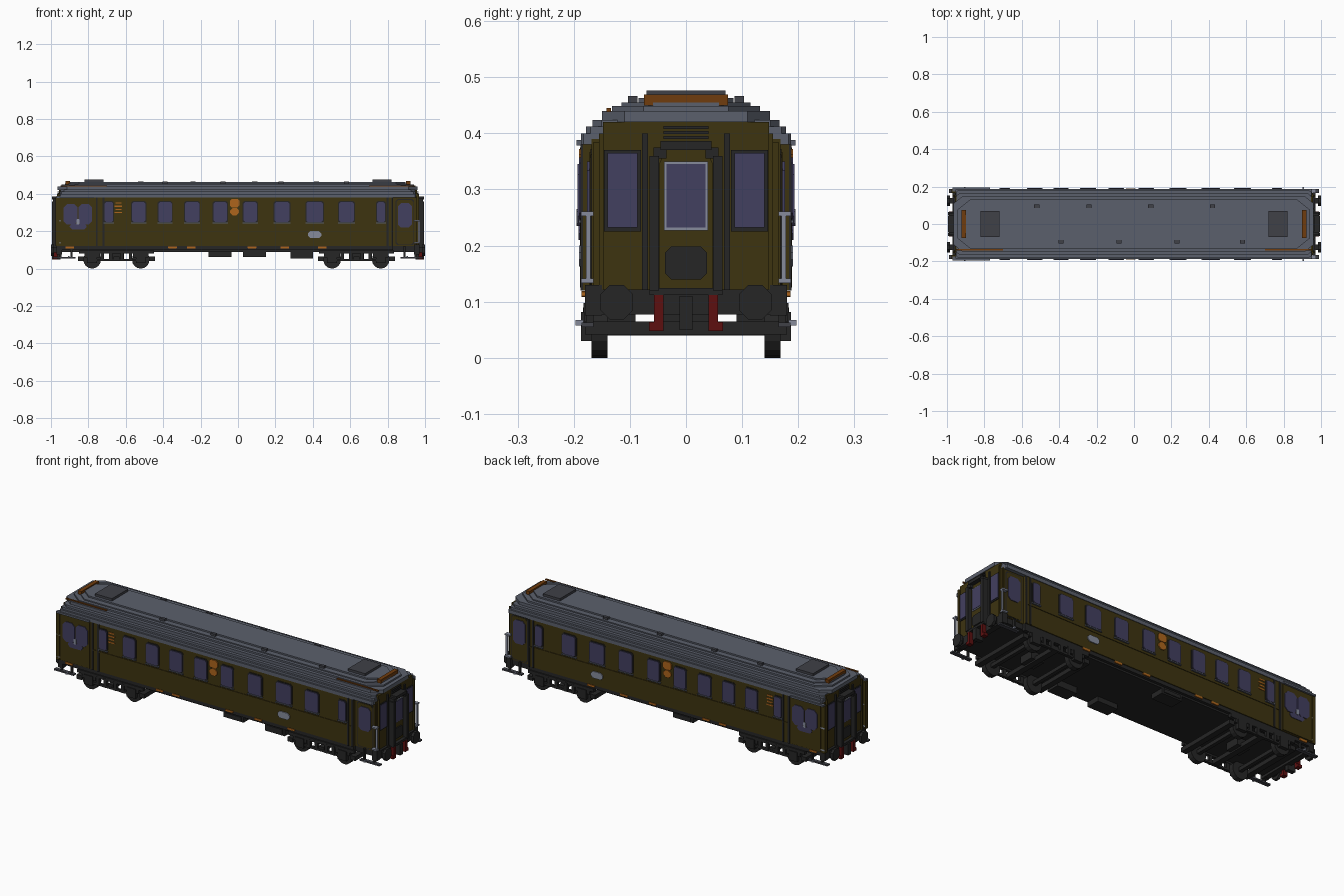
import bpy, bmesh, math
from mathutils import Vector

cube = bpy.data.objects.get("Cube")
if cube:
    bpy.data.objects.remove(cube, do_unlink=True)


def material(name, r, g, b):
    m = bpy.data.materials.new(name)
    m.use_nodes = True
    m.diffuse_color = (r, g, b, 1)
    node = next(n for n in m.node_tree.nodes if n.type == 'BSDF_PRINCIPLED')
    node.inputs["Base Color"].default_value = (r, g, b, 1)
    return m


OLIVE = material("dark olive", .047, .033, .005)
ROOF = material("slate grey", .105, .117, .15)
GLASS = material("violet glass", .055, .05, .115)
DARK = material("charcoal", .019, .019, .019)
HATCH = material("dark grey", .05, .052, .063)
RED = material("deep red", .11, .005, .005)
ORANGE = material("orange", .42, .13, .012)
BROWN = material("rust brown", .16, .045, .004)
LIGHT = material("light grey", .24, .26, .33)


def prism(name, pts, axis, lo, hi, mat):
    """Extrude a 2D outline along an axis (0=x: yz, 1=y: xz, 2=z: xy)."""
    def place(p, t):
        c = list(p)
        c.insert(axis, t)
        return Vector(c)
    bm = bmesh.new()
    a = [bm.verts.new(place(p, lo)) for p in pts]
    b = [bm.verts.new(place(p, hi)) for p in pts]
    bm.faces.new(a)
    bm.faces.new(b)
    for i in range(len(pts)):
        j = (i + 1) % len(pts)
        bm.faces.new((a[i], a[j], b[j], b[i]))
    bmesh.ops.recalc_face_normals(bm, faces=bm.faces)
    mesh = bpy.data.meshes.new(name)
    bm.to_mesh(mesh)
    bm.free()
    mesh.materials.append(mat)
    ob = bpy.data.objects.new(name, mesh)
    bpy.context.collection.objects.link(ob)
    return ob


def box(name, x, y, z, mat):
    """Box from three (low, high) ranges."""
    return prism(name, [(x[0], y[0]), (x[1], y[0]), (x[1], y[1]), (x[0], y[1])], 2, z[0], z[1], mat)


def octagon(u, v, cu, cv):
    """Rectangle outline with cut corners."""
    (a, b), (c, d) = u, v
    return [(a + cu, c), (b - cu, c), (b, c + cv), (b, d - cv),
            (b - cu, d), (a + cu, d), (a, d - cv), (a, c + cv)]


def span(c, half):
    return (c - half, c + half)


def side(s, a, b):
    """Range on the left or right of the centre line."""
    return tuple(sorted((s * a, s * b)))


def side_plate(name, s, x, z, mat, cut=.008, base=.186, out=.191):
    prism(name, octagon(x, z, cut, cut), 1, *side(s, base, out), mat)


# Main body, entrance ends and underframe
box("body", (-.955, .83), (-.184, .184), (.12, .39), OLIVE)
box("narrow_vestibule", (.83, .952), (-.168, .168), (.12, .39), OLIVE)
box("underframe", (-.96, .96), (-.165, .165), (.09, .12), DARK)
box("side_sill", (-.95, .83), (-.18, .18), (.1, .12), DARK)

# Stepped roof, upper layers with cut corners
roof_layers = [(.187, .955, .38, .4, .005), (.178, .953, .4, .412, .01),
               (.167, .95, .412, .424, .02), (.15, .965, .42, .44, .05),
               (.132, .945, .44, .449, .07), (.115, .925, .449, .455, .07),
               (.085, .9, .455, .463, .05)]
for half, length, z0, z1, cut in roof_layers:
    prism("roof_layer", octagon((-length, length - .004), (-half, half), cut, cut * .8), 2, z0, z1, ROOF)
for e in (-1, 1):
    box("roof_hatch", span(e * .77, .052), (-.07, .07), (.46, .476), HATCH)
    box("roof_end_grille", span(e * .91, .011), (-.075, .075), (.45, .469), BROWN)
    box("roof_edge_strip", span(e * .825, .125), (-.142, -.134), (.438, .445), BROWN)
for s, xs in ((1, (-.52, -.24, .09, .42)), (-1, (-.39, -.08, .23, .58))):
    for x in xs:
        box("roof_vent", span(x, .014), side(s, .086, .103), (.45, .467), HATCH)

# Details repeated on both long sides
windows = [(-.69, .023), (-.53, .036), (-.39, .036), (-.245, .038), (-.095, .036),
           (.065, .036), (.235, .04), (.41, .045), (.58, .04), (.765, .022)]
for s in (-1, 1):
    for x, half in windows:
        side_plate("window_frame", s, span(x, half + .005), (.243, .362), DARK, .01, .183, .187)
        side_plate("side_window", s, span(x, half), (.248, .357), GLASS, .01)
        box("window_sill", span(x, half + .005), side(s, .183, .192), (.24, .246), ROOF)
    box("belt_rail", (-.76, .82), side(s, .183, .187), (.225, .232), OLIVE)
    side_plate("centre_emblem", s, span(-.018, .024), (.285, .325), ORANGE, .014)
    side_plate("emblem_top", s, span(-.018, .026), (.328, .372), ORANGE, .01)
    side_plate("number_plate", s, span(.41, .036), (.163, .2), LIGHT, .012)
    for i in range(4):
        w = .02 - .004 * (i % 2)
        side_plate("lettering_bar", s, span(-.64, w), (.296 + i * .017, .303 + i * .017), ORANGE, .001, .183, .187)
    for x in (-.9, -.35, -.25, .075, .25, .45):
        side_plate("sill_marker", s, span(x, .023), (.108, .119), ORANGE, .002, .178, .186)
    for x in (-.755, -.72, .8, .825):
        box("door_pillar", span(x, .005), side(s, .18, .188), (.12, .38), DARK)
    # Wide double door
    box("double_door", (-.95, -.77), side(s, .18, .189), (.125, .375), OLIVE)
    for x in (-.895, -.817):
        side_plate("double_door_window", s, span(x, .037), (.235, .345), GLASS, .018, .188, .193)
    side_plate("door_panel", s, (-.9, -.81), (.21, .24), GLASS, .012, .188, .192)
    side_plate("door_handle", s, span(-.856, .008), (.235, .265), LIGHT, .004, .19, .195)
    box("door_canopy", (-.97, -.77), side(s, .175, .195), (.378, .388), ROOF)
    box("door_post", (-.975, -.955), side(s, .165, .187), (.12, .38), OLIVE)
    # Narrow door with handrails
    side_plate("narrow_door_frame", s, (.843, .942), (.125, .372), DARK, .01, .166, .17)
    side_plate("narrow_door", s, (.848, .937), (.13, .367), OLIVE, .01, .168, .172)
    side_plate("narrow_door_window", s, (.855, .93), (.22, .35), GLASS, .016, .17, .176)
    for e in (-1, 1):
        x = e * .967
        box("handrail", span(x, .005), side(s, .17, .178), (.135, .26), LIGHT)
        for z in (.137, .257):
            box("handrail_bracket", span(x - e * .01, .015), side(s, .165, .187), span(z, .004), LIGHT)

# End walls, gangways, buffers and steps
door_arch = [(-.065, .12), (.065, .12), (.065, .36), (.048, .385), (-.048, .385), (-.065, .36)]
door_leaf = [(y * .72, .12 + (z - .12) * .95) for y, z in door_arch]
for e in (-1, 1):
    def along(a, b):
        return side(e, a, b)
    box("end_wall", along(.94, .958), (-.165, .165), (.12, .385), OLIVE)
    box("end_wall_top", along(.94, .958), (-.148, .148), (.38, .42), OLIVE)
    for i in range(3):
        box("end_vent_slat", along(.958, .965), (-.04, .04), (.39 + i * .009, .395 + i * .009), DARK)
    # Gangway portal built from two jambs and a lintel
    for s in (-1, 1):
        box("gangway_jamb", along(.95, .995), side(s, .048, .065), (.12, .36), DARK)
        box("gangway_shoulder", along(.95, .99), side(s, .035, .058), (.355, .375), DARK)
        box("end_window_frame", along(.957, .962), side(s, .08, .146), (.225, .37), DARK)
        box("end_window", along(.957, .965), side(s, .086, .14), (.232, .365), GLASS)
        box("end_pillar", along(.957, .966), side(s, .068, .078), (.12, .4), DARK)
        box("end_corner_post", along(.957, .968), side(s, .147, .155), (.12, .4), OLIVE)
        # Buffer: stem and octagonal head
        box("buffer_stem", along(.95, .985), side(s, .11, .14), (.085, .115), DARK)
        prism("buffer_head", octagon(side(s, .095, .152), (.068, .13), .016, .016), 0, *along(.985, 1), DARK)
        box("red_coupling", along(.965, .99), side(s, .04, .057), (.05, .112), RED)
        box("red_coupling_foot", along(.965, .99), side(s, .04, .066), (.048, .064), RED)
        # Entrance steps
        box("step_board", along(.87, .99), side(s, .165, .186), (.055, .063), HATCH)
        box("step_rod", along(.9, .91), side(s, .183, .197), (.058, .067), LIGHT)
        for x in (.89, .95):
            box("step_hanger", span(e * x, .005), side(s, .165, .178), (.06, .122), DARK)
        box("end_skirt", along(.94, .97), side(s, .15, .18), (.075, .13), DARK)
    box("gangway_lintel", along(.95, .995), (-.045, .045), (.37, .386), DARK)
    prism("gangway_door", door_leaf, 0, *along(.955, .972), OLIVE)
    box("gangway_window_frame", along(.97, .976), (-.039, .039), (.227, .35), LIGHT)
    box("gangway_window", along(.97, .978), (-.035, .035), (.232, .345), GLASS)
    prism("gangway_panel", octagon((-.037, .037), (.14, .198), .01, .01), 0, *along(.97, .978), DARK)
    box("buffer_beam", along(.94, .97), (-.165, .165), (.077, .122), DARK)
    box("gangway_footplate", along(.95, .99), (-.065, .065), (.112, .124), DARK)
    box("coupler", along(.95, .995), (-.012, .012), (.05, .11), DARK)

    # Bogies: wheels, axles and open side frames
    centre = -.65 if e < 0 else .633
    for w in (-.13, .13):
        x = centre + w
        box("axle", span(x, .01), (-.16, .16), (.04, .06), DARK)
        for s in (-1, 1):
            ring = [(x + .047 * math.cos(t * math.pi / 8), .048 + .048 * math.sin(t * math.pi / 8)) for t in range(16)]
            prism("wheel", ring, 1, *side(s, .14, .168), DARK)
            box("axle_box", span(x, .026), side(s, .165, .187), (.03, .082), DARK)
            box("axle_spring", span(x, .042), side(s, .165, .182), (.06, .095), DARK)
    for s in (-1, 1):
        box("bogie_top_rail", span(centre, .2), side(s, .165, .183), (.08, .098), DARK)
        box("bogie_lower_rail", span(centre, .115), side(s, .168, .182), (.04, .052), DARK)
        for w in (-.075, -.03, .03, .075):
            box("bogie_strut", span(centre + w, .009), side(s, .167, .184), (.04, .09), DARK)
    for w in (-.19, 0, .19):
        box("bogie_crossbar", span(centre + w, .016), (-.18, .18), (.042, .065), DARK)
    box("bogie_pivot", span(centre, .04), (-.04, .04), (.05, .1), DARK)

# Equipment boxes beneath the floor
for x, half, s, z in ((.088, .062, -1, .063), (.34, .06, -1, .055), (-.097, .062, 1, .063)):
    box("equipment_box", span(x, half), side(s, .09, .165), (z, .1), DARK)
    box("equipment_lid", span(x, half - .012), side(s, .1, .17), (z + .008, .09), DARK)
